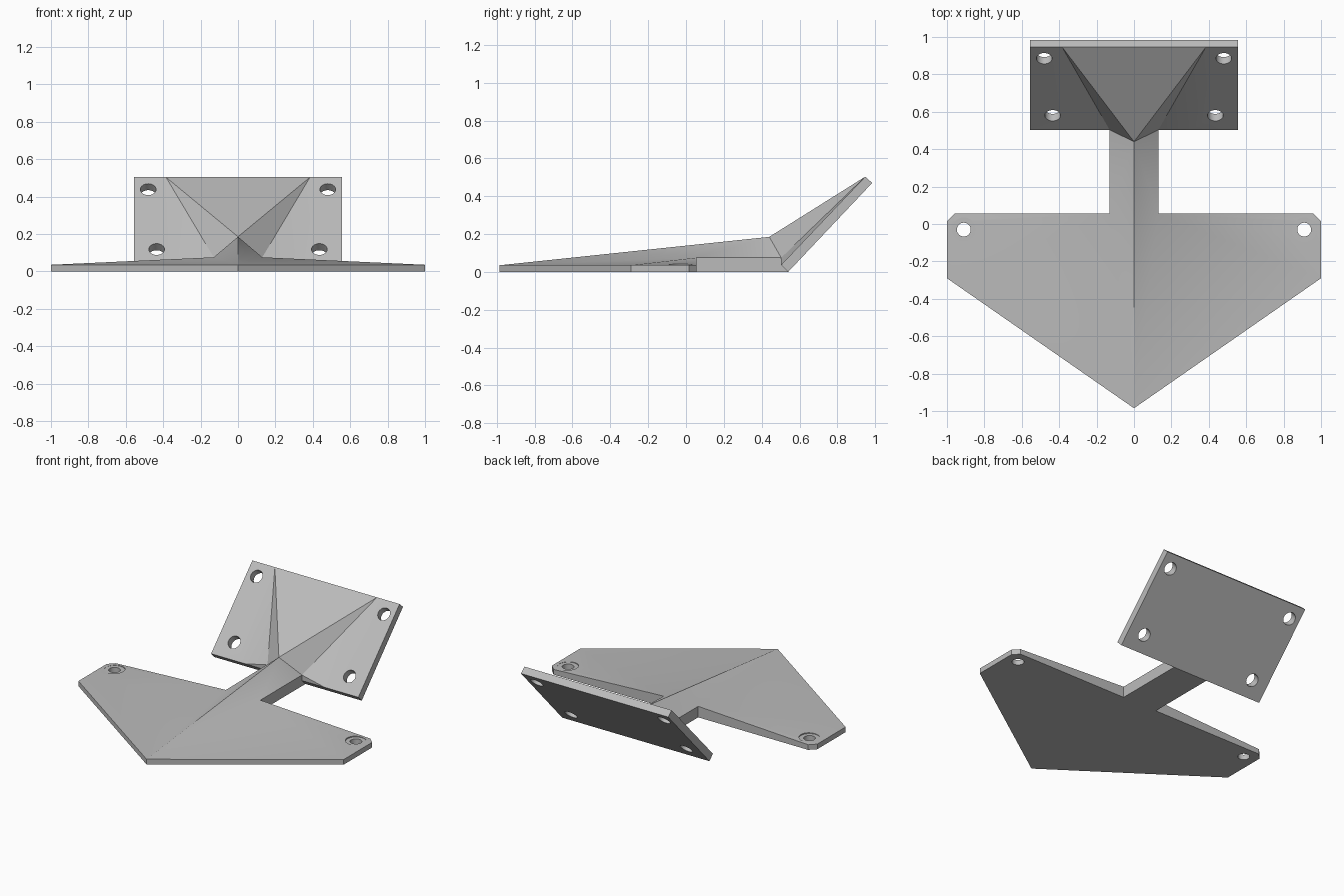
import bpy, bmesh, math
from mathutils import Matrix

default = bpy.data.objects.get("Cube")
if default:
    bpy.data.objects.remove(default, do_unlink=True)

COLOUR = (0.5, 0.5, 0.5, 1)
grey = bpy.data.materials.new("light_grey")
grey.use_nodes = True
grey.diffuse_color = COLOUR
grey.node_tree.nodes["Principled BSDF"].inputs["Base Color"].default_value = COLOUR

RIM = 0.035      # thickness of the foot at its edge
STEM = 0.13      # half width of the stem
PLATE = 0.555    # half width of the tilted plate
LOW, HIGH = (0.503, 0.037), (0.947, 0.503)    # front of the tilted plate (y, z)
LOW_B, HIGH_B = (0.54, 0), (0.984, 0.47)      # back of the tilted plate

# Named corners of the left half
corners = {
    "ridge": (0, 0.44, 0.185),
    "neck": (STEM, 0.055, 0.075), "neck_low": (STEM, 0.055, 0),
    "shoulder": (STEM, LOW[0], 0.075),
    "joint": (STEM, *LOW), "end": (STEM, *LOW_B),
    "flare": (0.3, *LOW), "wing": (0.385, *HIGH),
    "plate_low": (PLATE, *LOW), "plate_high": (PLATE, *HIGH),
    "back_low": (PLATE, *LOW_B), "back_high": (PLATE, *HIGH_B),
    "mid_high": (0, *HIGH), "mid_back": (0, *HIGH_B), "mid_end": (0, *LOW_B),
}
for name, x, y in (("tip", 0, -0.985), ("side", 1, -0.29),
                   ("chamfer", 1, 0.015), ("heel", 0.96, 0.055)):
    corners[name] = (x, y, RIM)
    corners[name + "_low"] = (x, y, 0)

bm = bmesh.new()
verts = {name: bm.verts.new(co) for name, co in corners.items()}


def face(*names):
    bm.faces.new([verts[name] for name in names])


# Top of the foot and stem
face("tip", "neck", "ridge")
face("neck", "shoulder", "ridge")
for a, b in (("tip", "side"), ("side", "chamfer"), ("chamfer", "heel")):
    face(a, b, "neck")

# Rim, stem side and underside
for a, b in (("tip", "side"), ("side", "chamfer"),
             ("chamfer", "heel"), ("heel", "neck")):
    face(a + "_low", b + "_low", b, a)
face("neck_low", "end", "joint", "shoulder", "neck")
face("tip_low", "mid_end", "end", "neck_low",
     "heel_low", "chamfer_low", "side_low")

# Gusset
face("ridge", "wing", "mid_high")
face("ridge", "shoulder", "wing")
face("shoulder", "flare", "wing")
face("shoulder", "joint", "flare")

# Tilted plate
face("flare", "plate_low", "plate_high", "wing")
face("plate_low", "back_low", "back_high", "plate_high")
face("mid_high", "wing", "plate_high", "back_high", "mid_back")
face("mid_end", "mid_back", "back_high", "back_low", "end")
face("joint", "end", "back_low", "plate_low", "flare")

# Right half
copied = bmesh.ops.duplicate(bm, geom=bm.verts[:] + bm.edges[:] + bm.faces[:])
for item in copied["geom"]:
    if isinstance(item, bmesh.types.BMVert):
        item.co.x *= -1
bmesh.ops.remove_doubles(bm, verts=bm.verts[:], dist=0.0001)
bmesh.ops.recalc_face_normals(bm, faces=bm.faces[:])


def make_object(name, source):
    mesh = bpy.data.meshes.new(name)
    source.to_mesh(mesh)
    source.free()
    mesh.materials.append(grey)
    obj = bpy.data.objects.new(name, mesh)
    bpy.context.collection.objects.link(obj)
    return obj


bracket = make_object("bracket", bm)
bpy.ops.object.select_all(action="DESELECT")
bracket.select_set(True)
bpy.context.view_layer.objects.active = bracket


def drill(name, holes):
    """Cut cylinders given as (centre, radius, depth, tilt)."""
    tool = bmesh.new()
    for centre, radius, depth, tilt in holes:
        matrix = Matrix.Translation(centre) @ Matrix.Rotation(tilt, 4, "X")
        bmesh.ops.create_cone(tool, cap_ends=True, segments=32, radius1=radius,
                              radius2=radius, depth=depth, matrix=matrix)
    cutter = make_object(name, tool)
    cutter.hide_render = True
    mod = bracket.modifiers.new(name, "BOOLEAN")
    mod.operation, mod.solver, mod.object = "DIFFERENCE", "EXACT", cutter
    bpy.ops.object.modifier_apply(modifier=name)
    bpy.data.objects.remove(cutter, do_unlink=True)


# Screw holes: upright in the foot, square to the tilted plate
slope = (HIGH[1] - LOW[1]) / (HIGH[0] - LOW[0])
foot_holes, foot_seats, plate_holes = [], [], []
for s in (-1, 1):
    foot_holes.append(((s * 0.91, -0.03, 0), 0.037, 0.3, 0))
    foot_seats.append(((s * 0.91, -0.03, RIM + 0.05), 0.065, 0.1, 0))
    for x, y in ((0.48, 0.885), (0.435, 0.58)):
        z = LOW[1] + (y - LOW[0]) * slope
        plate_holes.append(((s * x, y, z), 0.042, 0.3, math.atan(slope)))
drill("foot_hole_cutter", foot_holes)
drill("foot_seat_cutter", foot_seats)
drill("plate_hole_cutter", plate_holes)

bpy.ops.object.shade_smooth_by_angle(angle=math.radians(30))
